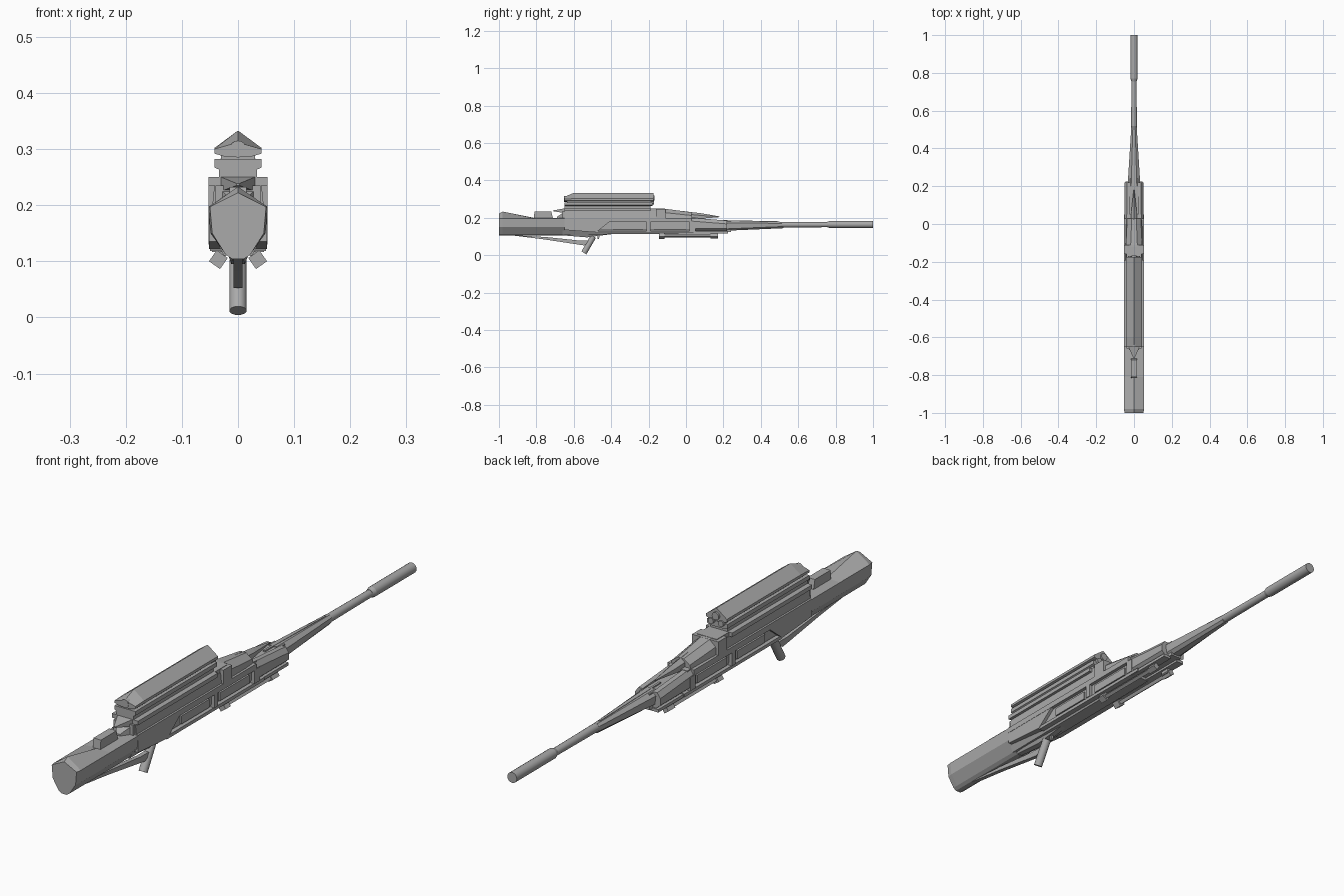
import bpy, bmesh, math
from mathutils import Vector

cube = bpy.data.objects.get("Cube")
if cube:
    bpy.data.objects.remove(cube)

metal = bpy.data.materials.new("grey_metal")
metal.use_nodes = True
GREY = (0.4, 0.4, 0.4, 1)
metal.diffuse_color = GREY
metal.node_tree.nodes["Principled BSDF"].inputs["Base Color"].default_value = GREY


def finish(name, bm, smooth=False):
    bmesh.ops.recalc_face_normals(bm, faces=bm.faces)
    mesh = bpy.data.meshes.new(name)
    bm.to_mesh(mesh)
    bm.free()
    mesh.materials.append(metal)
    obj = bpy.data.objects.new(name, mesh)
    bpy.context.collection.objects.link(obj)
    if smooth:
        bpy.context.view_layer.objects.active = obj
        obj.select_set(True)
        bpy.ops.object.shade_smooth_by_angle(angle=math.radians(40))
        obj.select_set(False)
    return obj


def skin(name, rings):
    """Join rings of equal point count and cap both ends."""
    bm = bmesh.new()
    loops = [[bm.verts.new(p) for p in ring] for ring in rings]
    n = len(loops[0])
    for a, b in zip(loops, loops[1:]):
        for i in range(n):
            j = (i + 1) % n
            bm.faces.new((a[i], a[j], b[j], b[i]))
    bm.faces.new(loops[0])
    bm.faces.new(loops[-1])
    return finish(name, bm)


def loft(name, *stations):
    """Each station is (y, half profile from top to bottom), mirrored in x."""
    rings = []
    for y, half in stations:
        full = half + [(-x, z) for x, z in reversed(half) if x > 0]
        rings.append([(x, y, z) for x, z in full])
    return skin(name, rings)


def box(name, x, y, z, pair=False):
    sides = (1, -1) if pair else (1,)
    for s in sides:
        label = name if not pair else ("left_" if s > 0 else "right_") + name
        skin(label, [[(s * x[0], v, z[0]), (s * x[1], v, z[0]),
                      (s * x[1], v, z[1]), (s * x[0], v, z[1])] for v in y])


def tube(name, start, end, r1, r2=None, sides=16):
    a, b = Vector(start), Vector(end)
    bm = bmesh.new()
    bmesh.ops.create_cone(bm, cap_ends=True, segments=sides, radius1=r1,
                          radius2=r2 or r1, depth=(b - a).length)
    turn = (b - a).to_track_quat('Z', 'Y').to_matrix().to_4x4()
    turn.translation = (a + b) / 2
    bm.transform(turn)
    return finish(name, bm, True)


def blade(name, half, outline):
    """Side outline of (y, z) points with thickness in x."""
    return skin(name, [[(x, y, z) for y, z in outline] for x in (-half, half)])


# Stock with raised cheek ridge and pointed butt
def stock_ring(top, w=0.053):
    return [(0, top), (w, 0.197), (w - 0.004, 0.15), (0.022, 0.112), (0.01, 0.104)]

loft("stock", (-1, stock_ring(0.222, 0.05)), (-0.98, stock_ring(0.233)),
     (-0.81, stock_ring(0.199)), (-0.65, stock_ring(0.199)))
blade("stock_knob", 0.015, [(-0.815, 0.19), (-0.81, 0.232), (-0.72, 0.232), (-0.71, 0.19)])

# Receiver: narrow core framed by upper slab, lower lip and dividers
loft("receiver_core", (-0.66, [(0.04, 0.235), (0.04, 0.14), (0.025, 0.11)]),
     (0.05, [(0.04, 0.2), (0.04, 0.14), (0.025, 0.115)]))
box("upper_frame", (0.03, 0.053), (-0.65, 0.03), (0.178, 0.199), True)
box("lower_frame", (0.03, 0.05), (-0.48, 0.08), (0.118, 0.13), True)
for i, span in enumerate([(-0.21, -0.19), (0.02, 0.05)]):
    box(f"frame_divider_{i + 1}", (0.03, 0.053), span, (0.13, 0.18), True)
box("side_panel", (0.03, 0.046), (-0.39, -0.23), (0.138, 0.168), True)
box("front_side_panel", (0.03, 0.046), (-0.17, 0.0), (0.138, 0.168), True)
for s, side in ((1, "left"), (-1, "right")):
    outline = [(-0.65, 0.197), (-0.65, 0.135), (-0.48, 0.122), (-0.4, 0.185)]
    skin(side + "_rear_cheek", [[(s * x, y, z) for y, z in outline] for x in (0.03, 0.052)])

# Upper housing and top rail
loft("upper_housing", (-0.65, [(0.042, 0.236), (0.046, 0.197)]),
     (-0.13, [(0.042, 0.236), (0.046, 0.197)]))
box("top_rail", (-0.053, 0.053), (-0.65, -0.19), (0.235, 0.25))
box("rail_front_block", (-0.053, 0.053), (-0.16, -0.11), (0.197, 0.248))
box("rail_front_step", (-0.04, 0.04), (-0.2, -0.12), (0.225, 0.25))
loft("rail_rear_wedge", (-0.71, [(0.003, 0.239), (0.003, 0.235)]),
     (-0.65, [(0.03, 0.25), (0.03, 0.225)]))
loft("rail_rear_support", (-0.69, [(0.008, 0.205), (0.008, 0.195)]),
     (-0.64, [(0.04, 0.238), (0.04, 0.195)]))

# Faceted nose cover tapering to a spike
loft("nose_cover",
     (-0.12, [(0.018, 0.249), (0.043, 0.228), (0.045, 0.195)]),
     (0.03, [(0.012, 0.229), (0.036, 0.212), (0.045, 0.185)]))
loft("nose_spike", (-0.02, [(0, 0.236), (0.02, 0.222), (0.02, 0.19)]),
     (0.08, [(0, 0.224), (0.013, 0.212), (0.012, 0.195)]),
     (0.18, [(0, 0.207), (0.002, 0.205), (0.002, 0.203)]))

# Forward pods either side of the barrel
for s, side in ((1, "left"), (-1, "right")):
    skin(side + "_front_pod", [[(s * x, y, z) for x, z in
         ((0.02, top), (0.038, top), (0.051, top - 0.018), (0.051, 0.142), (0.035, 0.128), (0.02, 0.128))]
         for y, top in ((0.03, 0.2), (0.22, 0.185))])
box("pod_lower_plate", (0.015, 0.046), (0.04, 0.225), (0.117, 0.128), True)
box("fore_end", (-0.022, 0.022), (0.0, 0.24), (0.125, 0.183))

# Barrel, tapered shroud and suppressor
loft("barrel_shroud", (0.2, [(0.015, 0.186), (0.034, 0.172), (0.03, 0.14), (0.015, 0.13)]),
     (0.52, [(0.006, 0.178), (0.014, 0.17), (0.013, 0.153), (0.006, 0.144)]))
blade("shroud_fin", 0.004, [(0.15, 0.188), (0.5, 0.181), (0.5, 0.17), (0.15, 0.17)])
tube("barrel", (0, 0.1, 0.163), (0, 0.78, 0.163), 0.018, 0.0135)
tube("suppressor_collar", (0, 0.755, 0.164), (0, 0.77, 0.164), 0.014, 0.019)
tube("suppressor", (0, 0.77, 0.164), (0, 1, 0.164), 0.019)

# Telescopic sight: roofed hood, grooved body, base and lenses
hood = [(0, 0.333), (0.042, 0.302), (0.042, 0.292), (0.022, 0.286)]
loft("scope_hood", (-0.65, [(0, 0.312), (0.042, 0.3), (0.042, 0.292), (0.022, 0.286)]),
     (-0.6, hood), (-0.175, hood))
box("scope_core", (-0.03, 0.03), (-0.635, -0.19), (0.262, 0.295))
loft("scope_tray", (-0.65, [(0.042, 0.282), (0.042, 0.267), (0.03, 0.262)]),
     (-0.18, [(0.042, 0.282), (0.042, 0.267), (0.03, 0.262)]))
box("scope_mount", (-0.034, 0.034), (-0.65, -0.19), (0.248, 0.266))
tube("front_lens", (0, -0.652, 0.3), (0, -0.6, 0.3), 0.015)
tube("rear_lens", (0, -0.2, 0.305), (0, -0.168, 0.305), 0.014)
for s, side in ((1, "left"), (-1, "right")):
    tube(side + "_rear_lens", (s * 0.02, -0.2, 0.282), (s * 0.02, -0.17, 0.282), 0.011)

# Grip, trigger and lower brace
tube("grip", (0, -0.546, 0.012), (0, -0.495, 0.1), 0.0155)
blade("lower_brace", 0.008, [(-0.95, 0.108), (-0.75, 0.083), (-0.545, 0.052),
                             (-0.5, 0.078), (-0.57, 0.078), (-0.75, 0.097)])
blade("trigger", 0.004, [(-0.475, 0.12), (-0.46, 0.12), (-0.465, 0.085), (-0.472, 0.085)])
loft("grip_mount", (-0.66, [(0.022, 0.12), (0.01, 0.106)]),
     (-0.53, [(0.02, 0.12), (0.012, 0.095)]), (-0.4, [(0.022, 0.125), (0.01, 0.112)]))


# Folded support legs under the fore end
def diamond_bar(name, s, y, r):
    points = []
    for k in range(4):
        a = math.radians(80 + 90 * k)
        points.append((s * (0.035 + r * math.cos(a)), 0.103 + r * math.sin(a)))
    skin(name, [[(x, v, z) for x, z in points] for v in y])

for s, side in ((1, "left"), (-1, "right")):
    diamond_bar(side + "_folded_leg", s, (-0.13, 0.16), 0.009)
    diamond_bar(side + "_leg_foot", s, (-0.145, -0.115), 0.017)
    diamond_bar(side + "_leg_hinge", s, (0.13, 0.17), 0.014)
box("leg_bracket", (0.022, 0.036), (0.13, 0.165), (0.1, 0.125), True)
